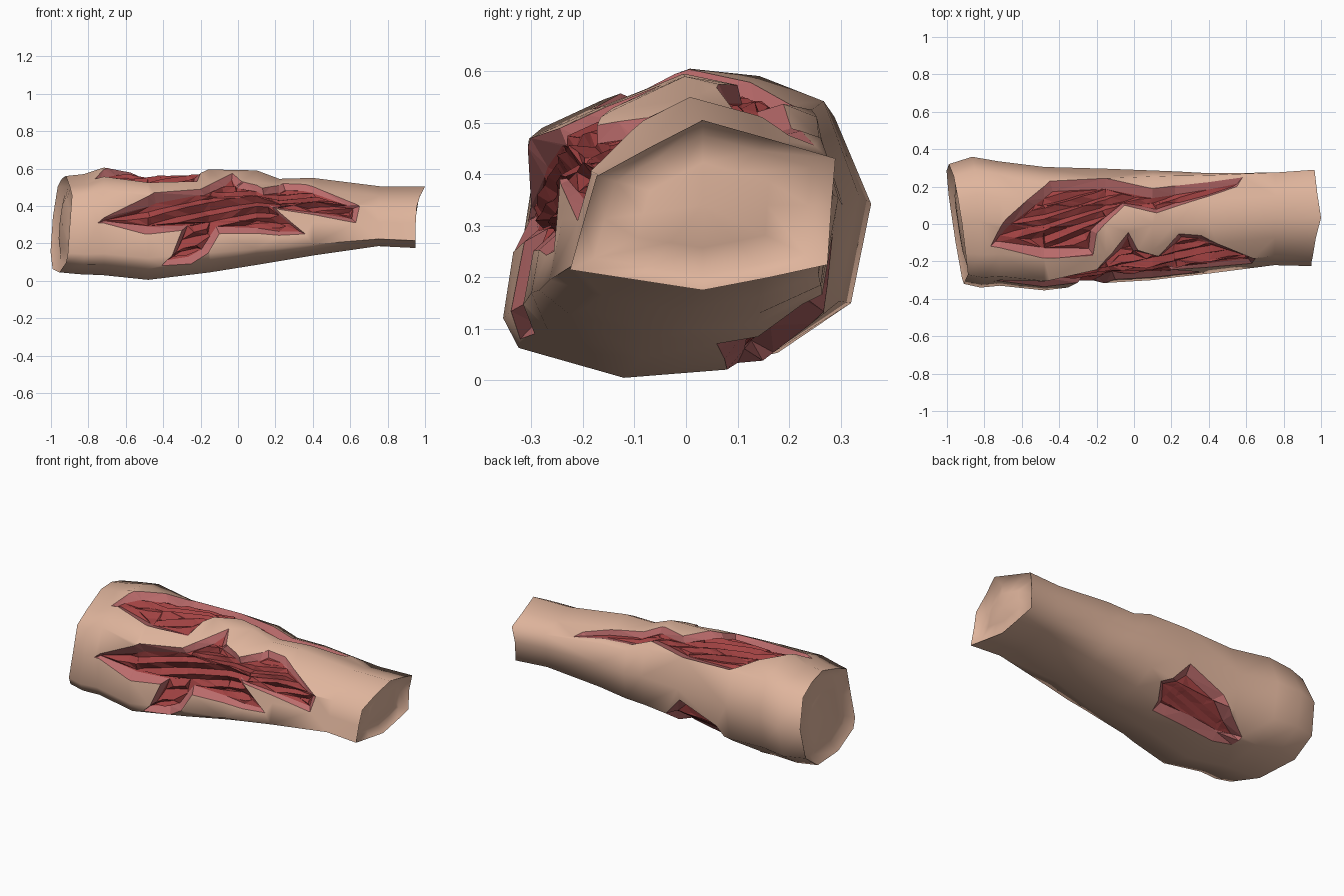
import bpy, bmesh, math, random
from mathutils import Vector
from mathutils.geometry import delaunay_2d_cdt

random.seed(4)
if "Cube" in bpy.data.objects:
    bpy.data.objects.remove(bpy.data.objects["Cube"])


def material(name, color):
    m = bpy.data.materials.new(name)
    m.use_nodes = True
    m.diffuse_color = (*color, 1)
    m.node_tree.nodes["Principled BSDF"].inputs["Base Color"].default_value = (*color, 1)
    return m


MATS = [material("skin", (0.74, 0.46, 0.335)),
        material("torn_edge_pink", (0.50, 0.15, 0.15)),
        material("muscle_red", (0.36, 0.055, 0.055))]
SKIN, PINK, RED = range(3)

# Cross-section outlines (y, z) in a unit box: thick end and thin end
THICK = [(.97, .15), (.77, .78), (.4, .95), (0, 1), (-.5, .79), (-.85, .6),
         (-.92, 0), (-1, -.6), (-.91, -.8), (-.3, -1), (.46, -.93), (.86, -.57)]
THIN = [(.97, 0), (1, .55), (.5, .78), (0, 1), (-.4, .68), (-.8, .34),
        (-.9, -.2), (-1, -.76), (-.5, -.88), (0, -1), (.5, -.85), (.94, -.7)]
SIDES = len(THICK)
# Stations along the limb: x, y min, y max, z min, z max
STATIONS = [(-.945, -.32, .33, .045, .56), (-.84, -.34, .37, .035, .57),
            (-.72, -.33, .345, .03, .605), (-.48, -.355, .315, .005, .585),
            (-.15, -.315, .305, .045, .595), (.1, -.3, .295, .085, .59),
            (.22, -.285, .29, .105, .545), (.4, -.265, .28, .135, .55),
            (.75, -.22, .275, .185, .505), (.95, -.225, .29, .175, .505)]
ENDS = STATIONS[0][0], STATIONS[-1][0]
STEP = 0.15      # width of one side when the skin is laid out flat
GAP = 0.034      # half the spacing of the muscle strands


def surface(x, v, s=1.0):
    """Point on the limb: x along it, v sides around it, s relative depth."""
    x = min(max(x, ENDS[0]), ENDS[1])
    for a, b in zip(STATIONS, STATIONS[1:]):
        if x <= b[0]:
            break
    f = (x - a[0]) / (b[0] - a[0])
    y0, y1, z0, z1 = [p + (q - p) * f for p, q in zip(a[1:], b[1:])]
    t = min(max(x + 0.3, 0), 1)
    i = math.floor(v)

    def corner(j):
        return Vector(THICK[j % SIDES]).lerp(Vector(THIN[j % SIDES]), t)
    n = corner(i).lerp(corner(i + 1), v - i) * s
    left = max(0, (-x - 0.7) / 0.245)
    right = max(0, (x - 0.7) / 0.25)
    x += left * (0.025 * n.y - 0.05 * n.x) + right * 0.05 * max(0, n.y) ** 2
    return Vector((x, (y0 + y1) / 2 + n.x * (y1 - y0) / 2,
                   (z0 + z1) / 2 + n.y * (z1 - z0) / 2))


def flat_point(x, value, axis, v0, v1):
    """Flat position of the point between sides v0 and v1 with this y or z."""
    tries = [v0 + (v1 - v0) * i / 300 for i in range(301)]
    return Vector((x, STEP * min(tries, key=lambda v: abs(surface(x, v)[axis] - value))))


def inside(p, loop):
    odd = False
    for a, b in zip(loop, loop[1:] + loop[:1]):
        if (a.y > p.y) != (b.y > p.y) and p.x < a.x + (p.y - a.y) / (b.y - a.y) * (b.x - a.x):
            odd = not odd
    return odd


def edge_distance(p, loop):
    best = 9.0
    for a, b in zip(loop, loop[1:] + loop[:1]):
        d = b - a
        k = min(max((p - a).dot(d) / d.length_squared, 0), 1)
        best = min(best, (p - a - d * k).length)
    return best


class Wound:
    def __init__(self, outline, axis, v0, v1, slope, lip, floor, ridge):
        self.outer = [flat_point(x, c, axis, v0, v1) for x, c in outline]
        self.lip, self.floor, self.ridge = lip, floor, ridge
        self.along = Vector((math.cos(slope), math.sin(slope)))
        self.across = Vector((-self.along.y, self.along.x))
        pts, n = self.outer, len(outline)
        turn = math.copysign(lip, sum(pts[i - 1].cross(pts[i]) for i in range(n)))
        self.inner = []
        for i, p in enumerate(pts):
            d = (p - pts[i - 1]).normalized() + (pts[(i + 1) % n] - p).normalized()
            self.inner.append(p + Vector((-d.y, d.x)).normalized() * turn)

    def strands(self):
        """Runs of points along each muscle strand, kept inside the torn edge."""
        for k in range(-90, 90):
            run = []
            for j in range(-40, 60):
                p = self.across * k * GAP + self.along * j * 0.07
                if inside(p, self.inner) and edge_distance(p, self.inner) > 0.008:
                    run.append(p)
                elif run:
                    yield run
                    run = []

    def depth(self, p):
        if not inside(p, self.outer):
            return 1.0
        d = edge_distance(p, self.outer)
        if d < 1e-4:
            return 1.0
        s = 1 - (1 - self.floor) * min(1, d / (self.lip * 0.8))
        if inside(p, self.inner) and edge_distance(p, self.inner) > 0.004:
            wave = abs((self.across.dot(p) / GAP) % 2 - 1) * 2 - 1
            s += self.ridge * (wave + random.uniform(-.5, .5))
        return s


front = [(-.76, .31), (-.45, .47), (-.2, .49), (-.1, .54), (-.03, .575), (.02, .53),
         (.13, .495), (.24, .52), (.36, .515), (.65, .4), (.63, .31), (.2, .39),
         (.36, .25), (-.1, .25), (-.25, .09), (-.41, .08), (-.3, .27), (-.5, .25)]
top = [(-.78, -.12), (-.68, .03), (-.45, .23), (-.15, .25), (.1, .19), (.58, .25),
       (.55, .2), (.12, .06), (-.05, .1), (-.2, -.05), (-.22, -.17), (-.5, -.18)]
under = [(-.155, .285), (0, .225), (-.08, .06), (-.3, .075), (-.6, .1), (-.61, .17),
         (-.395, .275)]
WOUNDS = [Wound(front, 2, 3, 8, -.2, .036, .87, .05),
          Wound(top, 1, 1, 6, -.35, .036, .87, .04),
          Wound(under, 1, 9, 12, .2, .045, .85, .008)]

# Flat layout: skin grid, wound outlines and muscle strands as joined lines
points, lines = [], []


def add_line(pts, closed=False):
    first = len(points)
    points.extend(Vector(p) for p in pts)
    lines.extend((i, i + 1) for i in range(first, len(points) - 1))
    if closed:
        lines.append((len(points) - 1, first))


for v in range(SIDES + 1):
    add_line([(st[0], v * STEP) for st in STATIONS])
for st in STATIONS:
    add_line([(st[0], v * STEP) for v in range(SIDES + 1)])
for w in WOUNDS:
    add_line(w.outer, True)
    add_line(w.inner, True)
    for run in w.strands():
        add_line(run)
flat, _, tris, *_ = delaunay_2d_cdt(points, lines, [], 0, 1e-5)

# Wrap the layout around the limb, sinking the wounds
bm = bmesh.new()
verts = [bm.verts.new(surface(p.x, p.y / STEP, min(w.depth(p) for w in WOUNDS)))
         for p in flat]
for tri in tris:
    mid = sum((flat[i] for i in tri), Vector((0, 0))) / 3
    f = bm.faces.new([verts[i] for i in tri])
    if any(inside(mid, w.inner) for w in WOUNDS):
        f.material_index = RED
    elif any(inside(mid, w.outer) for w in WOUNDS):
        f.material_index = PINK

# Gently domed caps set into both ends
for x, sign in ((ENDS[0], 1), (ENDS[1], -1)):
    rings = [[bm.verts.new(surface(x, v, s) + Vector((d * sign, 0, 0))) for v in range(SIDES)]
             for s, d in ((1, 0), (.82, .035), (.5, .015))]
    centre = bm.verts.new(surface(x, 0, 0) + Vector((.005 * sign, 0, 0)))
    for i in range(SIDES):
        j = (i + 1) % SIDES
        for a, b in zip(rings, rings[1:]):
            bm.faces.new((a[i], a[j], b[j], b[i]))
        bm.faces.new((rings[-1][i], rings[-1][j], centre))

bmesh.ops.remove_doubles(bm, verts=bm.verts, dist=2e-4)
bmesh.ops.recalc_face_normals(bm, faces=bm.faces)

# Smooth skin with sharp rims, faceted flesh
for f in bm.faces:
    f.smooth = f.material_index == SKIN
for e in bm.edges:
    e.smooth = e.calc_face_angle(0) < 1.45
mesh = bpy.data.meshes.new("wounded_limb")
bm.to_mesh(mesh)
bm.free()
for m in MATS:
    mesh.materials.append(m)
limb = bpy.data.objects.new("wounded_limb", mesh)
bpy.context.scene.collection.objects.link(limb)
